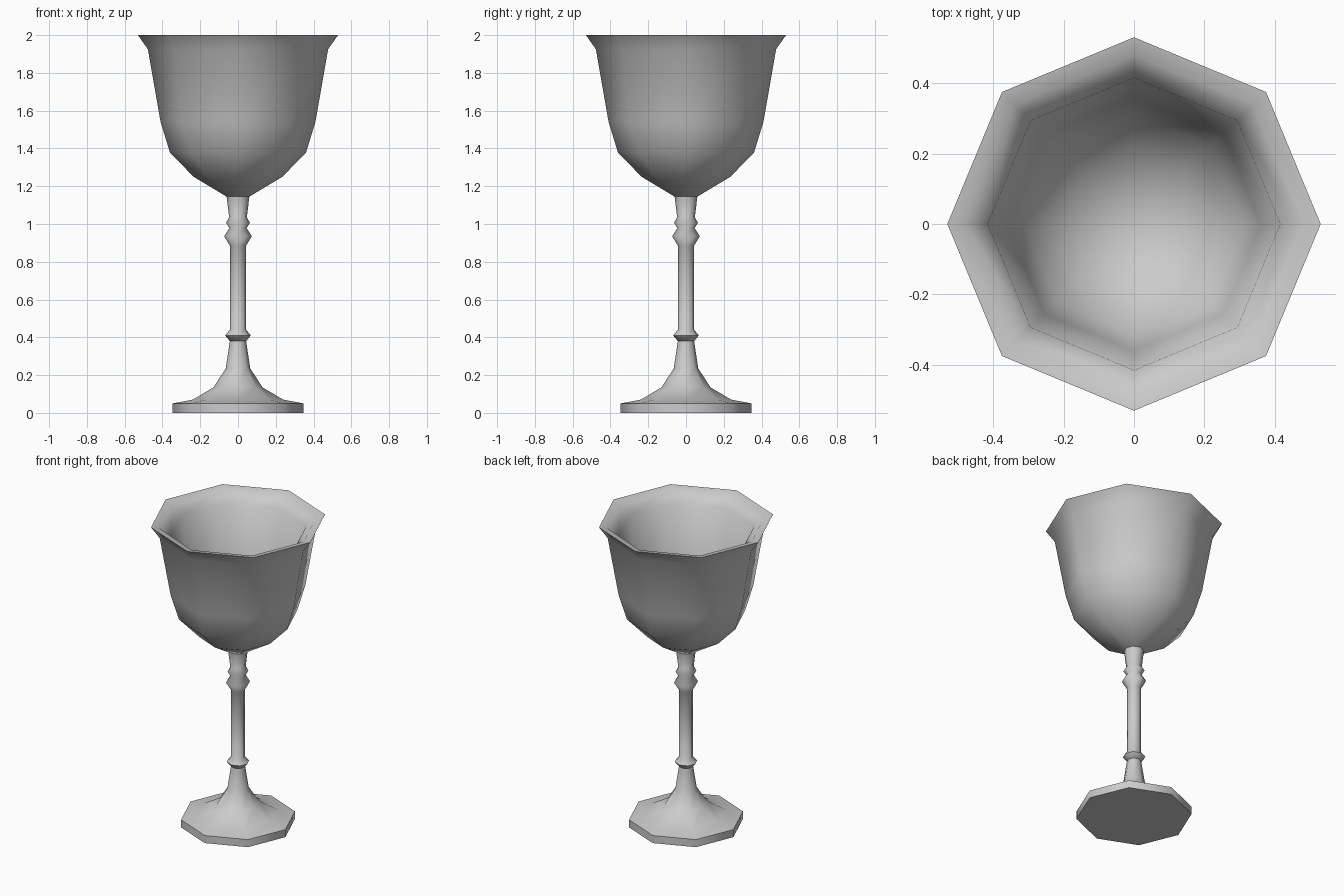
import bpy
import bmesh
import math

SIDES = 8

cube = bpy.data.objects.get("Cube")
if cube:
    bpy.data.objects.remove(cube, do_unlink=True)

# One plain metal colour
grey = bpy.data.materials.new("plain grey")
grey.use_nodes = True
colour = (0.6, 0.6, 0.6, 1.0)
grey.diffuse_color = colour
grey.node_tree.nodes["Principled BSDF"].inputs["Base Color"].default_value = colour


def lathe(name, profile):
    """Turn a (radius, height) profile into an octagonal solid."""
    bm = bmesh.new()
    verts = [bm.verts.new((r, 0, z)) for r, z in profile]
    edges = [bm.edges.new(pair) for pair in zip(verts, verts[1:])]
    bmesh.ops.spin(bm, geom=verts + edges, cent=(0, 0, 0), axis=(0, 0, 1),
                   angle=math.tau, steps=SIDES, use_merge=True)
    bmesh.ops.remove_doubles(bm, verts=bm.verts, dist=0.0005)
    bmesh.ops.recalc_face_normals(bm, faces=bm.faces)
    mesh = bpy.data.meshes.new(name)
    bm.to_mesh(mesh)
    bm.free()
    mesh.materials.append(grey)
    obj = bpy.data.objects.new(name, mesh)
    bpy.context.collection.objects.link(obj)
    bpy.ops.object.select_all(action='DESELECT')
    obj.select_set(True)
    bpy.context.view_layer.objects.active = obj
    bpy.ops.object.shade_smooth_by_angle(angle=math.radians(65))
    return obj


# Flared foot rising into the lower stem
lathe("foot", [(0, 0), (0.347, 0), (0.347, 0.05), (0.24, 0.07), (0.13, 0.135),
               (0.065, 0.235), (0.043, 0.38), (0, 0.38)])

# Stem with a lower ring and two upper rings
lathe("stem", [(0, 0.38), (0.043, 0.38), (0.068, 0.41), (0.043, 0.44),
               (0.043, 0.885), (0.073, 0.935), (0.046, 0.978),
               (0.063, 1.007), (0.047, 1.035), (0.06, 1.145), (0, 1.145)])

# Hollow bowl: outer wall, flared rim, then inner wall
lathe("bowl", [(0, 1.145), (0.06, 1.145), (0.235, 1.25), (0.36, 1.378),
               (0.41, 1.54), (0.477, 1.925), (0.53, 2.0),
               (0.48, 1.99), (0.415, 1.93), (0.36, 1.55), (0.315, 1.41),
               (0.205, 1.295), (0, 1.2)])
